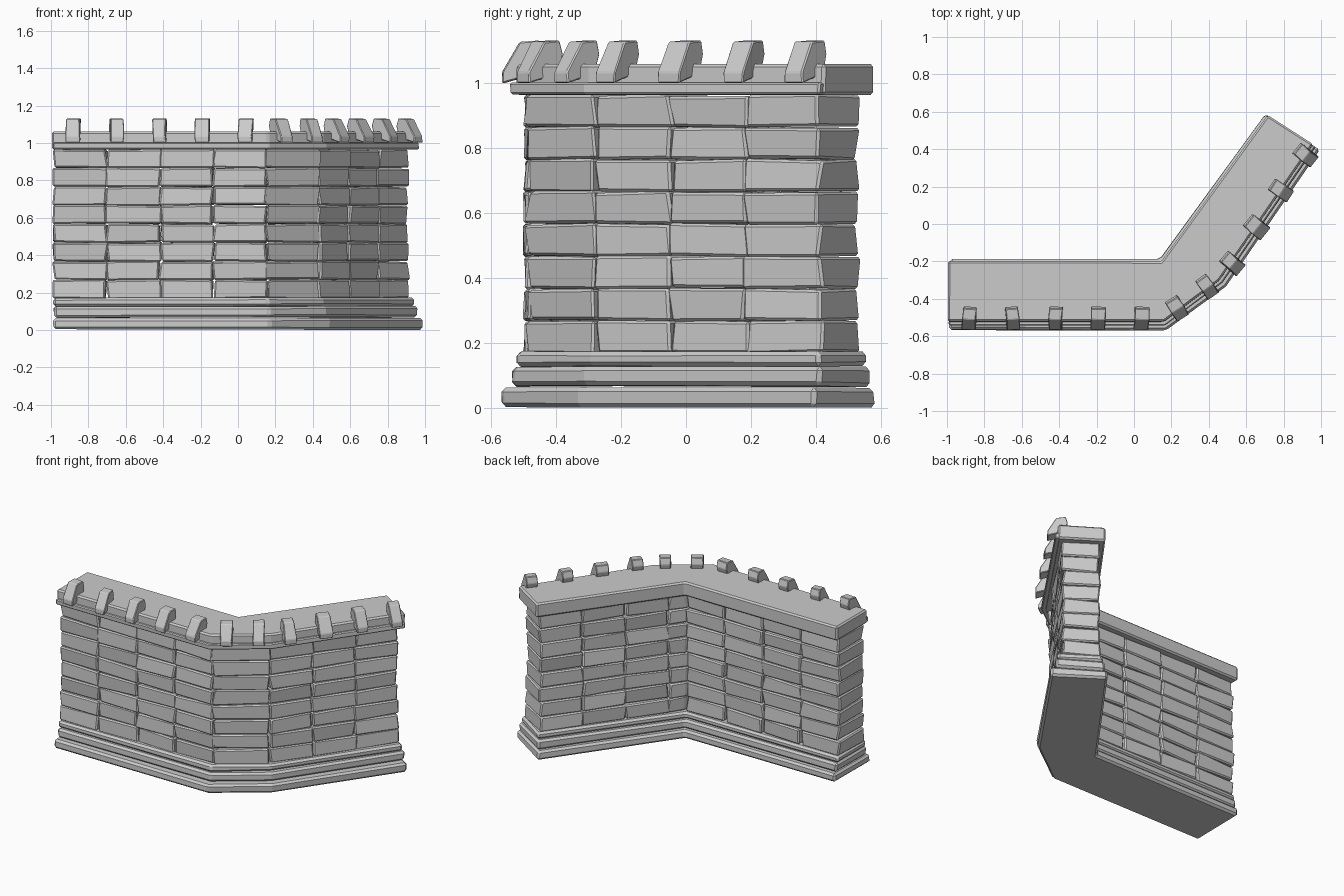
import bpy, bmesh, random, math
from mathutils import Vector, Matrix

if "Cube" in bpy.data.objects:
    bpy.data.objects.remove(bpy.data.objects["Cube"])

random.seed(7)

# Wall plan: outer face has a chamfered corner, inner face a single bend
OUTER = [Vector(p) for p in [(-0.985, -0.493), (0.15, -0.493), (0.437, -0.28), (0.914, 0.413)]]
INNER = [Vector(p) for p in [(-0.985, -0.233), (0.163, -0.233), (0.722, 0.533)]]


def offset(path, d):
    """Offset a polyline to its right-hand side with mitred corners."""
    normals = []
    for a, b in zip(path, path[1:]):
        t = (b - a).normalized()
        normals.append(Vector((t.y, -t.x)))
    out = []
    for i, p in enumerate(path):
        n0, n1 = normals[max(i - 1, 0)], normals[min(i, len(normals) - 1)]
        out.append(p + (n0 + n1) * d / (1 + n0.dot(n1)))
    return out


def outline(out, inn, end, left=0.0):
    """Closed plan of a slab that overhangs the wall by the given amounts."""
    o, i = offset(OUTER, out), offset(INNER, -inn)
    for path in (o, i):
        path[-1] = path[-1] + (path[-1] - path[-2]).normalized() * end
        path[0] = path[0] - Vector((left, 0))
    return o + i[::-1]


def prism(bm, plan, z0, z1, jit=0.0, zjit=0.0):
    """Add an extruded plan with slightly uneven corners."""
    def ring(z):
        return [bm.verts.new((p.x + random.uniform(-jit, jit),
                              p.y + random.uniform(-jit, jit),
                              z + random.uniform(-zjit, zjit))) for p in plan]
    lo, hi = ring(z0), ring(z1)
    n = len(plan)
    bm.faces.new(lo[::-1])
    bm.faces.new(hi)
    for k in range(n):
        bm.faces.new((lo[k], lo[(k + 1) % n], hi[(k + 1) % n], hi[k]))


def finish(name, bm, bevel):
    bmesh.ops.recalc_face_normals(bm, faces=bm.faces)
    me = bpy.data.meshes.new(name)
    bm.to_mesh(me)
    bm.free()
    ob = bpy.data.objects.new(name, me)
    bpy.context.collection.objects.link(ob)
    mod = ob.modifiers.new("worn_edges", 'BEVEL')
    mod.width, mod.segments = bevel, 1
    mod.limit_method = 'ANGLE'
    mod.angle_limit = math.radians(20)
    return ob


# Stepped base courses: z0, z1, outer, inner and end overhang
for k, (z0, z1, out, inn, end) in enumerate([
        (0.003, 0.063, 0.073, 0.046, 0.033),
        (0.066, 0.126, 0.044, 0.030, 0.028),
        (0.127, 0.172, 0.026, 0.018, 0.018)]):
    bm = bmesh.new()
    prism(bm, outline(out, inn, end), z0, z1, 0.005, 0.003)
    finish(f"base_course_{k + 1}", bm, 0.013)

# Plan of every stone column: four straight, one corner wedge, three angled
split = INNER[1].lerp(INNER[2], 0.12)


def columns(a0, a1, b0, b1, n):
    return [[a0.lerp(a1, k / n), a0.lerp(a1, (k + 1) / n),
             b0.lerp(b1, (k + 1) / n), b0.lerp(b1, k / n)] for k in range(n)]


stones = columns(OUTER[0], OUTER[1], INNER[0], INNER[1], 4)
stones.append([OUTER[1], OUTER[2], split, INNER[1]])
stones += columns(OUTER[2], OUTER[3], split, INNER[2], 3)

# Eight rows of uneven stones
bm = bmesh.new()
pitch = 0.0995
for row in range(8):
    z = 0.169 + row * pitch
    for plan in stones:
        c = sum(plan, Vector((0, 0))) / 4
        shrunk = [c + (p - c) * 1.0 for p in plan]
        prism(bm, shrunk, z, z + pitch - 0.001, 0.011, 0.004)
finish("wall_stones", bm, 0.008)

# Cap: one thick walkway slab with a thin ledge protruding on the outer side
bm = bmesh.new()
prism(bm, outline(0.030, 0.034, 0.036, 0.010), 0.964, 1.06, 0.002)
finish("walkway_slab", bm, 0.010)
bm = bmesh.new()
prism(bm, outline(0.048, 0.02, 0.03, 0.004), 0.966, 1.003, 0.002)
finish("cap_ledge", bm, 0.006)

# Leaning merlons along the outer edge: x, y, heading
spots = [(-0.88 + 0.23 * k, -0.503, 0) for k in range(5)]
spots += [(0.23, -0.45, 33), (0.39, -0.335, 37), (0.525, -0.21, 52),
          (0.655, -0.015, 55), (0.785, 0.18, 55), (0.916, 0.368, 55)]
profile = [(0.045, 1.03), (-0.062, 1.0), (-0.062, 1.035), (-0.008, 1.128),
           (0.05, 1.132), (0.062, 1.09)]
bm = bmesh.new()
for x, y, ang in spots:
    w = random.uniform(0.034, 0.042)
    m = Matrix.Translation((x, y, 0)) @ Matrix.Rotation(math.radians(ang + random.uniform(-4, 4)), 4, 'Z')
    a, b = [[bm.verts.new(m @ Vector((s * w + random.uniform(-0.004, 0.004), d, z)))
             for d, z in profile] for s in (-1, 1)]
    n = len(profile)
    bm.faces.new(a)
    bm.faces.new(b[::-1])
    for k in range(n):
        bm.faces.new((a[k], b[k], b[(k + 1) % n], a[(k + 1) % n]))
finish("merlons", bm, 0.004)
